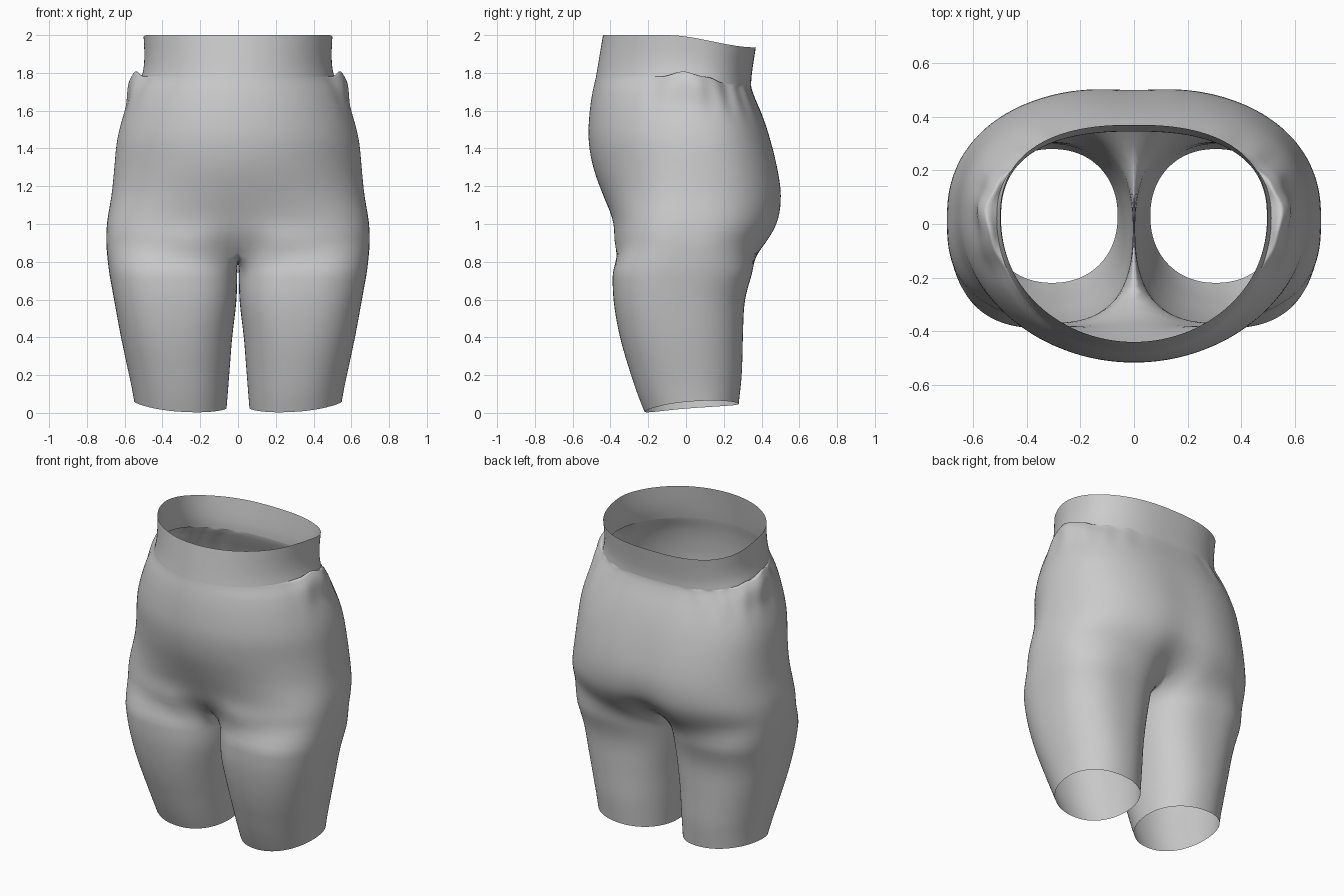
import bpy, math
from math import sin, cos, pi, exp

if "Cube" in bpy.data.objects:
    bpy.data.objects.remove(bpy.data.objects["Cube"])

M, K = 40, 8      # segments round half the hips / along the crotch strip
CY = 0.02

# z, half width, front y, back y, front squareness, front centre dent, back centre dent
TORSO = [
    (2.00, .500, -.440, .370, 2.0, 0, 0),
    (1.88, .496, -.460, .352, 2.0, 0, 0),
    (1.78, .512, -.477, .345, 2.0, 0, 0),
    (1.70, .560, -.495, .365, 2.0, 0, 0),
    (1.60, .600, -.510, .400, 2.0, 0, 0),
    (1.45, .640, -.517, .450, 2.0, 0, .005),
    (1.30, .655, -.492, .490, 2.0, 0, .01),
    (1.15, .670, -.438, .512, 2.2, 0, .012),
    (1.02, .693, -.392, .500, 2.6, .01, .025),
    (0.95, .698, -.390, .470, 2.8, .04, .05),
    (0.88, .698, -.390, .425, 2.8, .11, .11),
]
# z, inner x, outer x, front y, back y
LEG = [
    (.76, .003, .686, -.390, .358),
    (.60, .007, .657, -.385, .313),
    (.40, .030, .620, -.350, .302),
    (.20, .046, .578, -.290, .296),
    (.035, .060, .550, -.220, .280),
]


def sample(rows, z):
    """Smooth interpolation through the rows of a profile table."""
    i = 0
    while i < len(rows) - 2 and z < rows[i + 1][0]:
        i += 1
    a, b = rows[i], rows[i + 1]
    p, q = rows[max(i - 1, 0)], rows[min(i + 2, len(rows) - 1)]
    h = b[0] - a[0]
    u = (z - a[0]) / h
    out = []
    for k in range(1, len(a)):
        ma = (b[k] - p[k]) / (b[0] - p[0]) * h
        mb = (q[k] - a[k]) / (q[0] - a[0]) * h
        out.append((2*u**3 - 3*u*u + 1) * a[k] + (u**3 - 2*u*u + u) * ma
                   + (3*u*u - 2*u**3) * b[k] + (u**3 - u*u) * mb)
    return out


def spow(v, e):
    return math.copysign(abs(v) ** e, v)


def smooth(u):
    u = min(max(u, 0), 1)
    return u * u * (3 - 2 * u)


def torso_ring(z):
    """Half ring from centre front, round the side, to centre back."""
    w, yf, yb, nf, df, db = sample(TORSO, z)
    pts = []
    for i in range(M + 1):
        t = pi * i / M
        front = i <= M / 2
        n = nf if front else 2.45
        x = w * abs(sin(t)) ** (2 / n)
        y = CY + (yf - CY if front else yb - CY) * abs(cos(t)) ** (2 / n)
        if i in (0, M):
            x = 0
        g = exp(-(x / .13) ** 2)
        y += df * g if front else -db * g
        # band dips toward the back
        zz = z - .065 * smooth((y + .1) / .47) * smooth((z - 1.45) / .5)
        # gathers and a puffed fold under the band at the sides
        if z < 1.775:
            near = smooth((z - 1.52) / .2)
            fold = exp(-((t - 1.62) / .3) ** 2) * smooth((z - 1.62) / .12)
            s = 1 + .012 * near * sin(t * 20) * smooth((t - .9) / .5) * smooth((3 - t) / .4)
            x = x * s + .032 * fold
            y *= s
            zz += .05 * fold * (1 + .3 * sin(t * 14))
        pts.append((x, y, zz))
    # lower ring follows the groin upward curve
    if z < .95:
        k = (.95 - z) / .07
        pts = [(x, y, q - .015 * k * exp(-(x / .15) ** 2)) for x, y, q in pts]
    return pts


def leg_ring(z):
    xi, xo, yf, yb = sample(LEG, z)
    cx, cy, rx, ry = (xi + xo) / 2, (yf + yb) / 2, (xo - xi) / 2, (yb - yf) / 2
    n = 2.15 + .35 * smooth((z - .1) / .6)
    span = math.radians(148)
    hem = smooth((.25 - z) / .2)
    angs = [-span + 2 * span * i / M for i in range(M + 1)]
    angs += [span + (2 * pi - 2 * span) * j / K for j in range(1, K)]
    pts = []
    for a in angs:
        c, s = spow(cos(a), 2 / n), spow(sin(a), 2 / n)
        # slanted hem: high outside and back, low at the front
        dz = hem * (.018 * cos(a) + .021 * sin(a) + .008 * cos(2 * a))
        pts.append((cx + rx * c, cy + ry * s, z + dz))
    return pts


def make_object(name, verts, faces):
    me = bpy.data.meshes.new(name)
    me.from_pydata(verts, [], faces)
    ob = bpy.data.objects.new(name, me)
    bpy.context.collection.objects.link(ob)
    mir = ob.modifiers.new("mirror", 'MIRROR')
    mir.use_clip = True
    mir.merge_threshold = .0005
    sub = ob.modifiers.new("smooth", 'SUBSURF')
    sub.levels = sub.render_levels = 1
    for p in me.polygons:
        p.use_smooth = True
    return ob


def add_strips(verts, faces, rings, closed):
    base = len(verts)
    n = len(rings[0])
    for r in rings:
        verts.extend(r)
    for j in range(len(rings) - 1):
        for i in range(n if closed else n - 1):
            a, b = base + j * n + i, base + j * n + (i + 1) % n
            faces.append((a, a + n, b + n, b))


# waistband
v, f = [], []
add_strips(v, f, [torso_ring(2 - .22 * i / 5) for i in range(6)], False)
make_object("waistband", v, f)

# shorts: hips down to the crotch
v, f = [], []
levels = [1.78, 1.77, 1.755, 1.735, 1.71, 1.68, 1.64] + [1.6 - .06 * i for i in range(13)]
rings = [torso_ring(z) for z in levels]
add_strips(v, f, rings, False)

# crotch strip closing the bottom hip ring
start = len(v) - (M + 1)
top = list(range(start, start + M + 1))
fy, by = v[top[0]], v[top[-1]]
for j in range(1, K):
    u = j / K
    top.append(len(v))
    v.append((0, by[1] + (fy[1] - by[1]) * u,
              by[2] + (fy[2] - by[2]) * u - .06 * sin(pi * u) ** .7))

# leg tube
legs = [leg_ring(.76 - .725 * i / 14) for i in range(15)]
first = len(v)
n = M + K
add_strips(v, f, legs, True)
for i in range(n):
    k = (i + 1) % n
    f.append((top[i], first + i, first + k, top[k]))
make_object("shorts", v, f)
